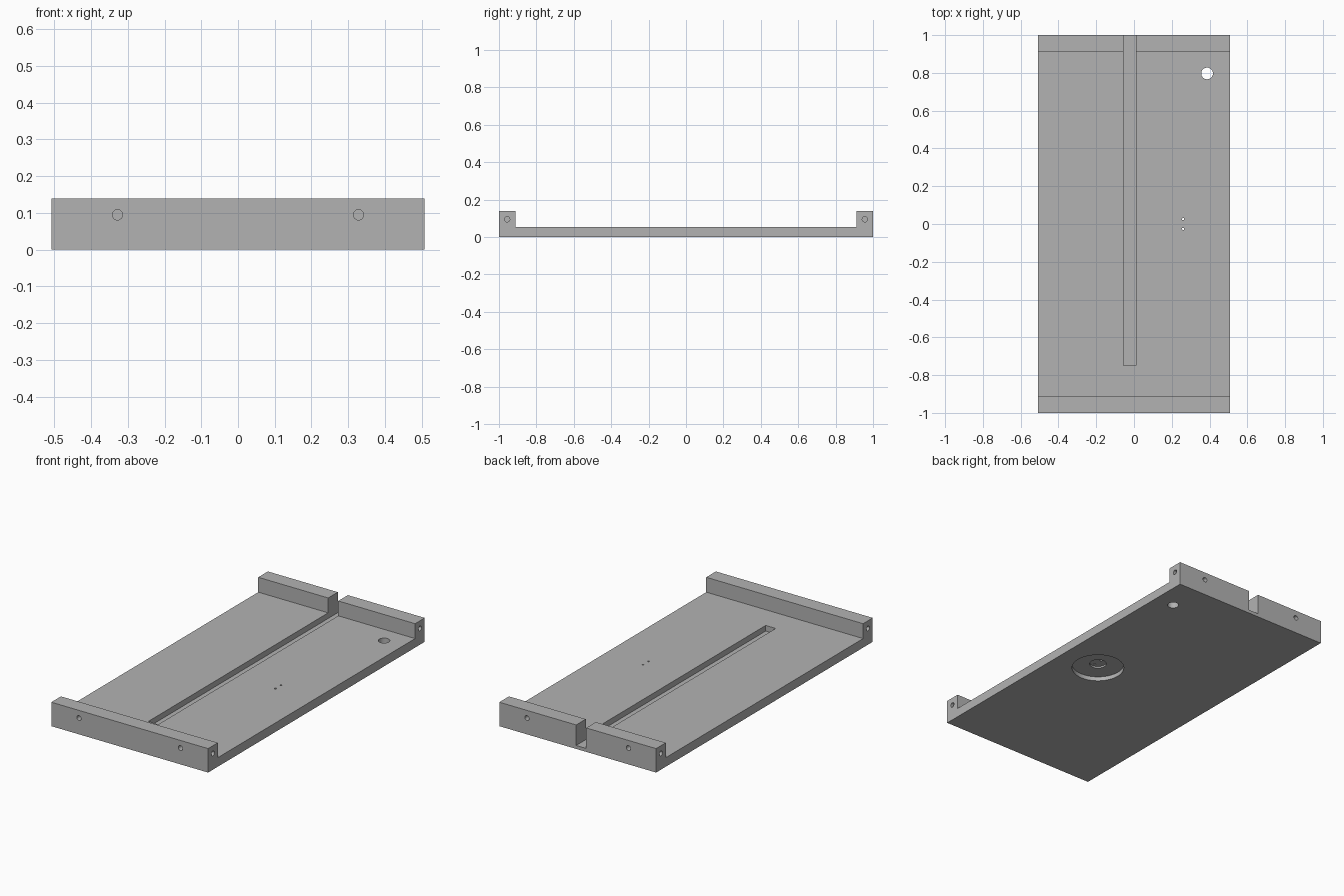
import bpy
import math

if "Cube" in bpy.data.objects:
    bpy.data.objects.remove(bpy.data.objects["Cube"])

W, L, H = 0.507, 1.0, 0.14      # half width, half length, lip height
PLATE, LIP = 0.053, 0.089       # plate thickness, lip thickness

grey = bpy.data.materials.new("plain grey")
grey.diffuse_color = (0.45, 0.45, 0.45, 1)
grey.use_nodes = True
grey.node_tree.nodes["Principled BSDF"].inputs["Base Color"].default_value = grey.diffuse_color

# Tray: U-shaped side profile extruded across the width
profile = [(-L, 0), (L, 0), (L, H), (L - LIP, H), (L - LIP, PLATE),
           (-L + LIP, PLATE), (-L + LIP, H), (-L, H)]
n = len(profile)
verts = [(x, y, z) for x in (-W, W) for y, z in profile]
faces = [tuple(reversed(range(n))), tuple(range(n, 2 * n))]
faces += [(i, (i + 1) % n, n + (i + 1) % n, n + i) for i in range(n)]
mesh = bpy.data.meshes.new("tray")
mesh.from_pydata(verts, [], faces)
tray = bpy.data.objects.new("tray", mesh)
bpy.context.collection.objects.link(tray)
mesh.materials.append(grey)


def cut(cutter, name):
    cutter.name = name
    cutter.hide_render = True
    cutter.hide_set(True)
    mod = tray.modifiers.new(name, 'BOOLEAN')
    mod.operation = 'DIFFERENCE'
    mod.solver = 'EXACT'
    mod.object = cutter


def box(name, lo, hi):
    bpy.ops.mesh.primitive_cube_add(size=1, location=[(a + b) / 2 for a, b in zip(lo, hi)])
    ob = bpy.context.object
    ob.scale = [b - a for a, b in zip(lo, hi)]
    cut(ob, name)


def drill(name, loc, r, depth, rot=(0, 0, 0), sides=32):
    bpy.ops.mesh.primitive_cylinder_add(vertices=sides, radius=r, depth=depth,
                                        location=loc, rotation=rot)
    cut(bpy.context.object, name)


# Long slot running out through the back lip
box("slot_cutter", (-0.055, -0.75, 0.02), (0.01, 1.1, 0.3))

# Through hole in the back right corner
drill("corner_hole_cutter", (0.387, 0.797, 0), 0.031, 0.4)

# Round recess underneath with a deeper centre and two pin holes
drill("recess_cutter", (0.26, 0, 0), 0.143, 0.05, sides=64)
drill("recess_centre_cutter", (0.26, 0, 0), 0.046, 0.07)
for s in (-1, 1):
    drill("pin_hole_cutter", (0.26, s * 0.026, 0), 0.006, 0.4, sides=12)

# Blind screw holes in the ends and sides of both lips
for sy in (-1, 1):
    for sx in (-1, 1):
        drill("end_screw_cutter", (sx * 0.328, sy * L, 0.095), 0.014, 0.1, (math.pi / 2, 0, 0))
        drill("side_screw_cutter", (sx * W, sy * 0.956, 0.095), 0.014, 0.1, (0, math.pi / 2, 0))

# Smooth the hole walls while keeping edges sharp
bpy.ops.object.select_all(action='DESELECT')
bpy.context.view_layer.objects.active = tray
tray.select_set(True)
for mod in list(tray.modifiers):
    bpy.ops.object.modifier_apply(modifier=mod.name)
bpy.ops.object.shade_smooth_by_angle(angle=math.radians(30))

# Remove the used cutters
for ob in list(bpy.data.objects):
    if ob is not tray:
        bpy.data.objects.remove(ob)
